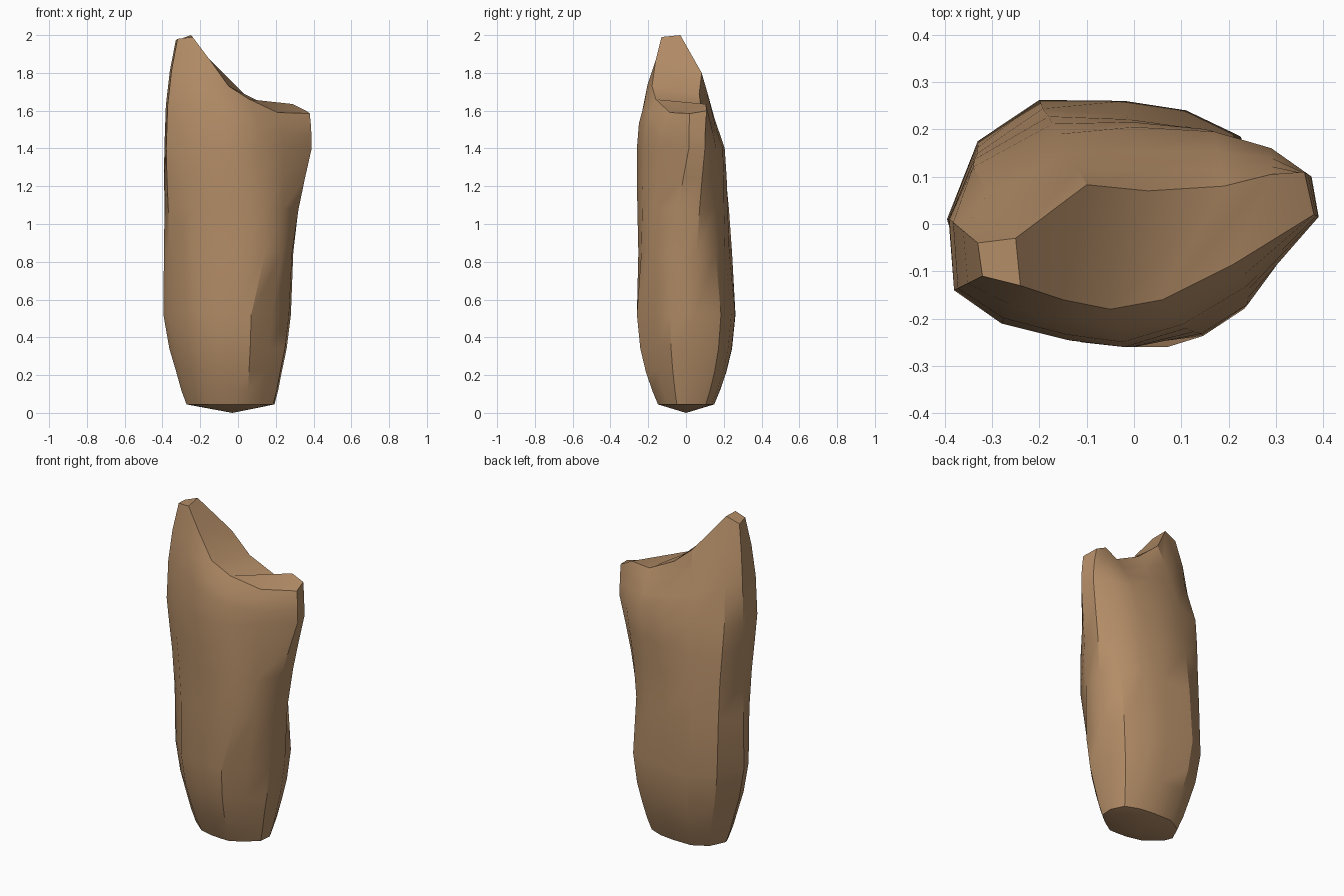
import bpy, bmesh, math
from mathutils import Vector

if "Cube" in bpy.data.objects:
    bpy.data.objects.remove(bpy.data.objects["Cube"])

# Outline of the stone at its lower belly and at its shoulder, counter-clockwise from the left side
LOW = [(-.395, .01), (-.367, -.075), (-.23, -.215), (-.11, -.25), (-.02, -.26), (.07, -.26), (.18, -.175),
       (.27, -.085), (.28, .05), (.225, .185), (.11, .24), (-.02, .26), (-.20, .262), (-.33, .175)]
HIGH = [(-.39, .01), (-.38, -.14), (-.28, -.21), (-.14, -.245), (-.02, -.26), (.11, -.22), (.24, -.14),
        (.39, .015), (.375, .10), (.29, .16), (.17, .195), (0, .205), (-.16, .19), (-.34, .12)]
# Rim of the sloping broken top: a tall peak on the left, a saddle, a low knob on the right
RIM = [(-.33, -.04, 1.97), (-.32, -.11, 1.98), (-.24, -.13, 1.99), (-.15, -.16, 1.87),
       (-.05, -.18, 1.73), (.06, -.16, 1.66), (.21, -.085, 1.59), (.38, .02, 1.585),
       (.36, .11, 1.60), (.29, .105, 1.635), (.19, .08, 1.61), (.03, .07, 1.69),
       (-.10, .083, 1.80), (-.25, -.03, 2.0)]
# height, blend from low to high outline, scale in x, scale in y, waist offset
LEVELS = [(.045, 0, .69, .57, 0), (.12, 0, .76, .69, 0), (.22, 0, .83, .82, 0), (.34, 0, .92, .93, 0),
          (.52, 0, 1, 1, 0), (.85, .15, .995, .97, 1), (1.08, .45, .99, .99, .8), (1.24, .7, 1, 1, .4),
          (1.4, 1, 1, 1, 0)]
WAIST = {4: (.04, 0), 5: (.07, .01), 6: (.045, -.015), 9: (-.01, -.02), 10: (-.01, -.02), 11: (0, -.015)}
N = len(LOW)

bm = bmesh.new()
rings = []

# Body
for z, b, sx, sy, waist in LEVELS:
    ring = []
    for i, (lo, hi) in enumerate(zip(LOW, HIGH)):
        p = Vector(lo).lerp(Vector(hi), b) + Vector(WAIST.get(i, (0, 0))) * waist
        ring.append(bm.verts.new((p.x * sx, p.y * sy, z)))
    rings.append(ring)

# Shoulders up to the rim: bulging at the front, straighter at the back
for t in (.4, .72, 1):
    ring = []
    for i, (hi, rim) in enumerate(zip(HIGH, RIM)):
        k = t ** (1.1 if i > 8 else 2.2)
        ring.append(bm.verts.new((hi[0] + (rim[0] - hi[0]) * k,
                                  hi[1] + (rim[1] - hi[1]) * k,
                                  1.4 + (rim[2] - 1.4) * t)))
    rings.append(ring)

for a, b in zip(rings, rings[1:]):
    for i in range(N):
        j = (i + 1) % N
        bm.faces.new((a[i], a[j], b[j], b[i]))

# Blunt pointed underside
apex = bm.verts.new((-.03, 0, 0))
for i in range(N):
    bm.faces.new((apex, rings[0][(i + 1) % N], rings[0][i]))

# Top: peak facet, then strips across the saddle
top = rings[-1]
bm.faces.new((top[0], top[1], top[2], top[13]))
for i in range(2, 7):
    bm.faces.new((top[i], top[i + 1], top[14 - i], top[15 - i]))

bmesh.ops.recalc_face_normals(bm, faces=bm.faces)
mesh = bpy.data.meshes.new("standing_stone")
bm.to_mesh(mesh)
bm.free()
stone = bpy.data.objects.new("standing_stone", mesh)
bpy.context.collection.objects.link(stone)

mat = bpy.data.materials.new("tan_stone")
mat.diffuse_color = (.45, .265, .135, 1)
mat.use_nodes = True
mat.node_tree.nodes["Principled BSDF"].inputs["Base Color"].default_value = mat.diffuse_color
mesh.materials.append(mat)

bpy.context.view_layer.objects.active = stone
stone.select_set(True)
bpy.ops.object.shade_smooth_by_angle(angle=math.radians(32))
